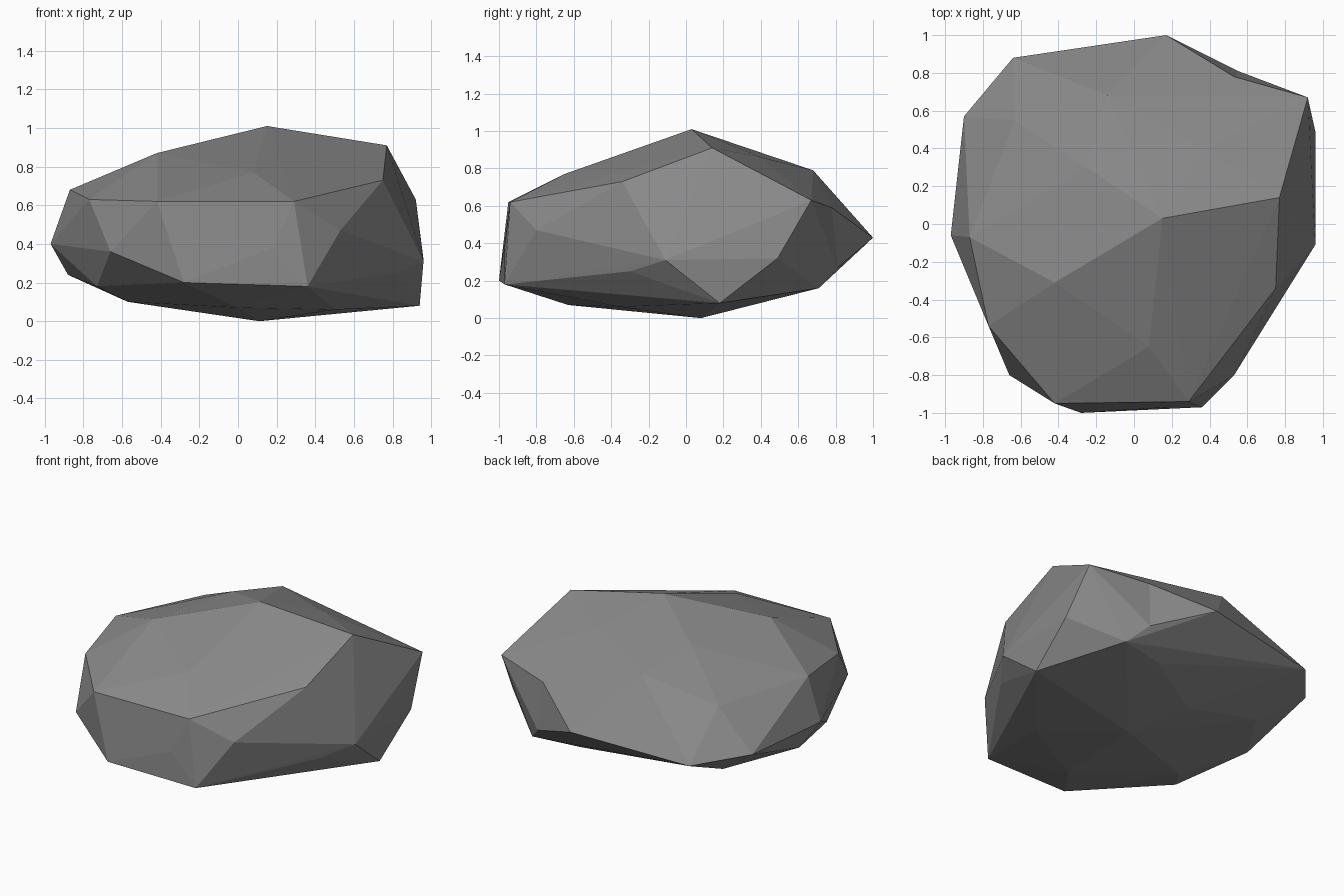
import bpy
import bmesh
from mathutils import Vector

if "Cube" in bpy.data.objects:
    bpy.data.objects.remove(bpy.data.objects["Cube"], do_unlink=True)

# Stone colour
stone = bpy.data.materials.new("stone_grey")
stone.use_nodes = True
grey = (0.25, 0.25, 0.25, 1)
stone.diffuse_color = grey
bsdf = stone.node_tree.nodes["Principled BSDF"]
bsdf.inputs["Base Color"].default_value = grey
bsdf.inputs["Roughness"].default_value = 0.9

# Named corners that also shape the chipped hollows
corners = {
    "front_top": (-.42, -.95, .62),
    "front_low": (-.28, -1, .20),
    "front_side": (-.66, -.80, .36),
    "front_mid": (.18, -.97, .38),
    "back_tip": (.17, 1, .43),
    "back_side": (.92, .67, .63),
    "back_notch": (.53, .78, .59),
    "back_low": (.55, .81, .27),
}
# Crown, girdle and underside corners
crown = [(.15, .03, 1.01), (.77, .14, .91), (-.42, -.31, .87), (.75, -.34, .73),
         (.37, .40, .86), (-.25, .30, .87), (-.14, .68, .79), (-.63, .55, .65),
         (.08, -.65, .77), (-.87, -.07, .68), (-.77, -.54, .63), (.29, -.94, .62)]
girdle = [(-.97, -.06, .40), (-.90, .57, .40), (-.64, .88, .37), (.53, -.80, .47),
          (.36, -.97, .18), (.96, -.11, .31), (.96, .49, .32), (.82, -.30, .25)]
underside = [(.94, .18, .08), (.66, .71, .16), (.34, .65, .15), (.37, .31, .07),
             (-.08, .42, .09), (.11, .08, 0), (.50, -.35, .06), (0, -.63, .07),
             (-.57, -.25, .10), (-.73, -.47, .18), (-.88, .04, .24), (-.60, .46, .18)]

# Rock body wrapped around the corners
bm = bmesh.new()
for p in list(corners.values()) + crown + girdle + underside:
    bm.verts.new(p)
bmesh.ops.convex_hull(bm, input=bm.verts[:])
bmesh.ops.delete(bm, geom=[v for v in bm.verts if not v.link_faces], context='VERTS')
bmesh.ops.triangulate(bm, faces=bm.faces[:])


def corner(name):
    return min(bm.verts, key=lambda v: (v.co - Vector(corners[name])).length)


def chip(a, b, c, d):
    """Turn the ridge a-b into the valley c-d."""
    ridge = bm.edges.get((corner(a), corner(b)))
    if ridge:
        ends = {v for f in ridge.link_faces for v in f.verts}
        if corner(c) in ends and corner(d) in ends:
            bmesh.utils.edge_rotate(ridge, True)


# Chipped hollows at the front and back
chip("front_top", "front_low", "front_side", "front_mid")
chip("back_tip", "back_side", "back_notch", "back_low")

bmesh.ops.recalc_face_normals(bm, faces=bm.faces[:])
mesh = bpy.data.meshes.new("rock")
bm.to_mesh(mesh)
bm.free()
mesh.materials.append(stone)
rock = bpy.data.objects.new("rock", mesh)
bpy.context.collection.objects.link(rock)
